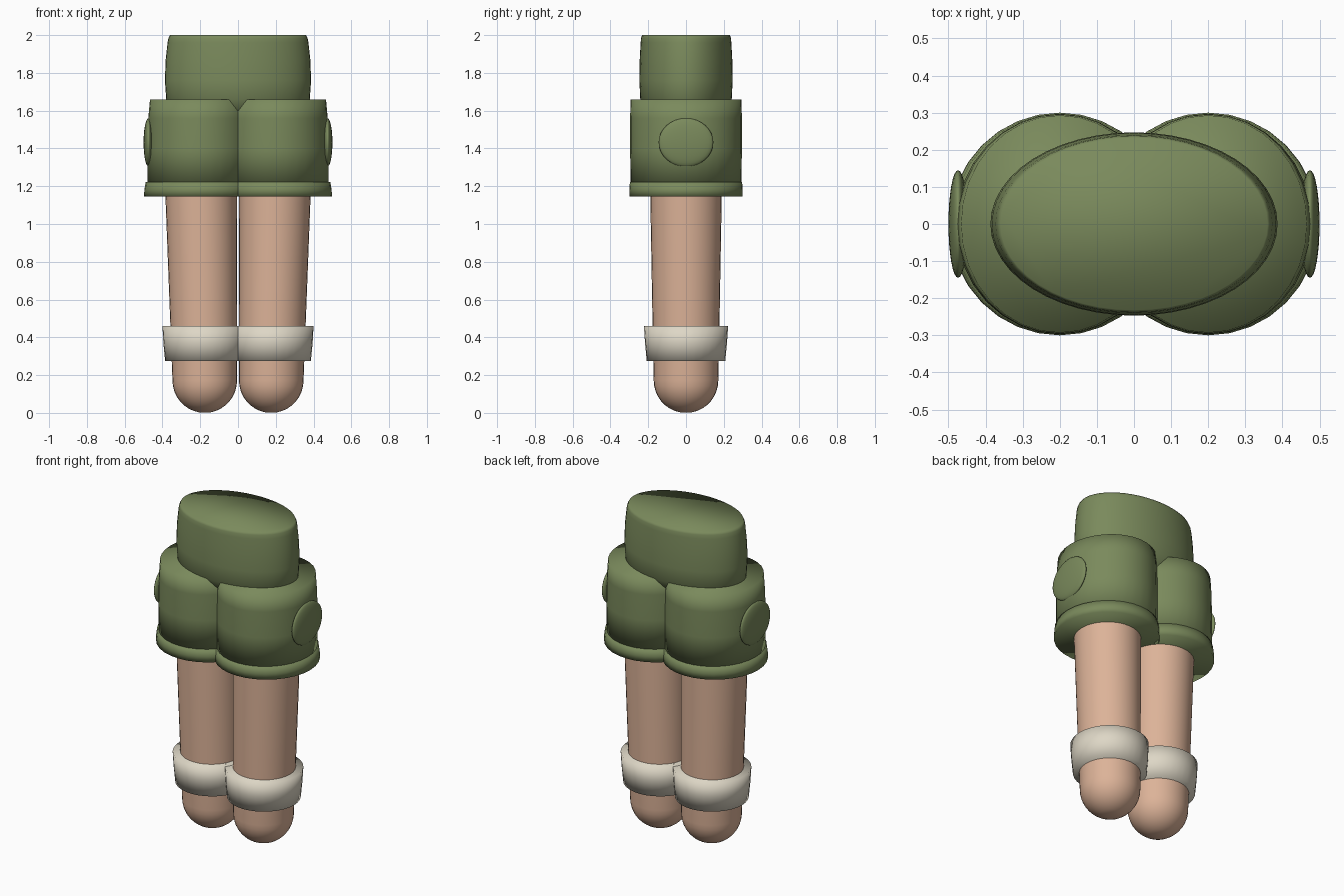
import bpy
import bmesh
import math

if "Cube" in bpy.data.objects:
    bpy.data.objects.remove(bpy.data.objects["Cube"])


def material(name, rgb):
    m = bpy.data.materials.new(name)
    m.diffuse_color = (*rgb, 1)
    m.use_nodes = True
    m.node_tree.nodes["Principled BSDF"].inputs["Base Color"].default_value = m.diffuse_color
    return m


GREEN = material("olive green", (0.195, 0.254, 0.107))
SKIN = material("skin", (0.72, 0.45, 0.315))
CREAM = material("cream", (0.73, 0.68, 0.565))


def finish(bm, name, mat):
    bmesh.ops.recalc_face_normals(bm, faces=bm.faces)
    for f in bm.faces:
        f.smooth = True
    me = bpy.data.meshes.new(name)
    bm.to_mesh(me)
    bm.free()
    me.materials.append(mat)
    ob = bpy.data.objects.new(name, me)
    bpy.context.collection.objects.link(ob)
    return ob


def loft(name, profile, mat, n=32):
    """Closed stack of oval rings, each given as (z, centre x, radius x, radius y)."""
    bm = bmesh.new()
    rings = []
    for z, cx, rx, ry in profile:
        rings.append([bm.verts.new((cx + rx * math.cos(2 * math.pi * i / n),
                                    ry * math.sin(2 * math.pi * i / n), z))
                      for i in range(n)])
    for a, b in zip(rings, rings[1:]):
        for i in range(n):
            j = (i + 1) % n
            bm.faces.new((a[i], a[j], b[j], b[i]))
    bm.faces.new(rings[0][::-1])
    bm.faces.new(rings[-1])
    return finish(bm, name, mat)


# Waist: oval block, tucked in at the bottom, softly rounded rim at the top
loft("waist", [(1.56, 0, 0.30, 0.17), (1.61, 0, 0.345, 0.21), (1.66, 0, 0.38, 0.242),
               (1.76, 0, 0.387, 0.247), (1.87, 0, 0.383, 0.245), (1.96, 0, 0.373, 0.240),
               (1.985, 0, 0.368, 0.238), (2.0, 0, 0.36, 0.232)], GREEN, 48)

for side, s in (("left", -1), ("right", 1)):
    # Shorts leg and its turned hem
    loft(side + "_shorts", [(1.21, s * 0.2, 0.28, 0.293), (1.40, s * 0.2, 0.28, 0.296),
                            (1.56, s * 0.2, 0.275, 0.296), (1.66, s * 0.2, 0.266, 0.293)], GREEN)
    loft(side + "_hem", [(1.145, s * 0.2, 0.297, 0.300), (1.18, s * 0.2, 0.296, 0.300),
                         (1.222, s * 0.2, 0.289, 0.297)], GREEN)

    # Round side pocket: flattened ball
    bm = bmesh.new()
    bmesh.ops.create_uvsphere(bm, u_segments=32, v_segments=16, radius=1)
    bmesh.ops.scale(bm, verts=bm.verts, vec=(0.026, 0.145, 0.128))
    bmesh.ops.translate(bm, verts=bm.verts, vec=(s * 0.474, 0, 1.432))
    finish(bm, side + "_pocket", GREEN)

    # Leg: rounded foot end, then a slight taper outwards to the top
    foot = []
    for k in range(1, 10):
        a = math.pi / 2 * k / 9
        r = 0.171 * math.sin(a)
        foot.append((0.172 - 0.172 * math.cos(a), s * 0.176, r, r))
    loft(side + "_leg", foot + [(0.46, s * 0.181, 0.177, 0.177),
                                (1.14, s * 0.195, 0.189, 0.189),
                                (1.25, s * 0.197, 0.191, 0.191)], SKIN)

    # Sock cuff flaring upwards
    loft(side + "_cuff", [(0.276, s * 0.178, 0.208, 0.208), (0.37, s * 0.179, 0.216, 0.217),
                          (0.46, s * 0.180, 0.220, 0.223)], CREAM)
